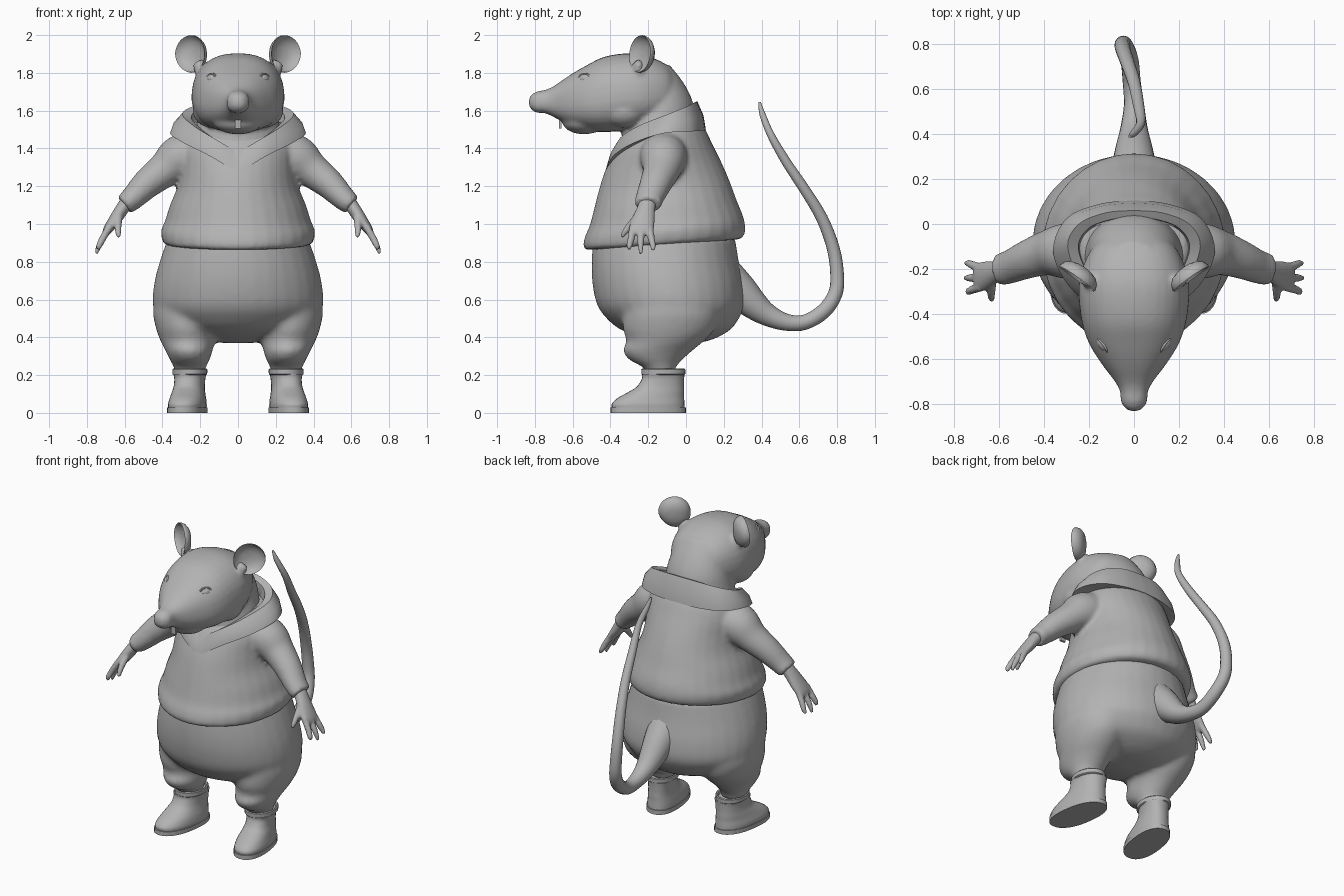
import bpy, bmesh, math
from mathutils import Vector, Matrix

cube = bpy.data.objects.get("Cube")
if cube:
    bpy.data.objects.remove(cube, do_unlink=True)

grey = bpy.data.materials.new("plain grey")
grey.use_nodes = True
tone = (0.45, 0.45, 0.45, 1)
grey.diffuse_color = tone
grey.node_tree.nodes["Principled BSDF"].inputs["Base Color"].default_value = tone


def spline(rows, steps=4):
    """Smooth interpolation through rows of numbers."""
    out = []
    last = len(rows) - 1
    for i in range(last):
        a, b, c, d = rows[max(i - 1, 0)], rows[i], rows[i + 1], rows[min(i + 2, last)]
        for s in range(steps):
            t = s / steps
            out.append([q + t * (r - p + t * (2 * p - 5 * q + 4 * r - s4 + t * (3 * (q - r) + s4 - p))) / 2
                        for p, q, r, s4 in zip(a, b, c, d)])
    return out + [list(rows[-1])]


def loft(bm, rings, closed=False):
    """Skin a list of rings, capping the ends unless the strip closes."""
    loops = [[bm.verts.new(p) for p in ring] for ring in rings]
    n = len(loops[0])
    pairs = list(zip(loops, loops[1:]))
    if closed:
        pairs.append((loops[-1], loops[0]))
    else:
        bm.faces.new(loops[0])
        bm.faces.new(loops[-1])
    for a, b in pairs:
        for i in range(n):
            j = (i + 1) % n
            bm.faces.new((a[i], a[j], b[j], b[i]))


def oval(center, u, v, power=2.0, n=32):
    pts = []
    for i in range(n):
        c, s = math.cos(math.tau * i / n), math.sin(math.tau * i / n)
        c = math.copysign(abs(c) ** (2 / power), c)
        s = math.copysign(abs(s) ** (2 / power), s)
        pts.append(Vector(center) + u * c + v * s)
    return pts


def stack(bm, rows, tilt=0.0, shear=0.0, power=2.0, steps=4):
    """Loft horizontal ovals: z, width, depth, x, y."""
    rings = []
    for z, rx, ry, cx, cy in spline(rows, steps):
        ring = oval((cx, cy, z), Vector((rx, 0, 0)), Vector((0, ry, 0)), power)
        for p in ring:
            p.z += tilt * (p.y - cy)
            p.x += shear * (p.y - cy)
        rings.append(ring)
    loft(bm, rings)


def tube(bm, rows, ref, n=16, steps=4):
    """Sweep an oval along a path: x, y, z, radius along ref, other radius."""
    rows = spline(rows, steps)
    pts = [Vector(r[:3]) for r in rows]
    rings = []
    for i, r in enumerate(rows):
        t = (pts[min(i + 1, len(pts) - 1)] - pts[max(i - 1, 0)]).normalized()
        u = (ref - t * ref.dot(t)).normalized()
        rings.append(oval(pts[i], u * max(r[3], 0.003), t.cross(u) * max(r[-1], 0.003), n=n))
    loft(bm, rings)


def ball(bm, center, radii, rot=Matrix.Identity(4)):
    m = Matrix.Translation(center) @ rot @ Matrix.Diagonal((*radii, 1))
    bmesh.ops.create_uvsphere(bm, u_segments=20, v_segments=12, radius=1, matrix=m)


def mirror(bm):
    copy = bmesh.ops.duplicate(bm, geom=bm.verts[:] + bm.edges[:] + bm.faces[:])["geom"]
    bmesh.ops.scale(bm, vec=(-1, 1, 1), verts=[g for g in copy if isinstance(g, bmesh.types.BMVert)])


def finish(bm, name, voxel=0.0, relax=4, angle=40):
    bmesh.ops.recalc_face_normals(bm, faces=bm.faces[:])
    me = bpy.data.meshes.new(name)
    bm.to_mesh(me)
    bm.free()
    me.materials.append(grey)
    me.polygons.foreach_set("use_smooth", [True] * len(me.polygons))
    me.set_sharp_from_angle(angle=math.radians(angle))
    ob = bpy.data.objects.new(name, me)
    bpy.context.scene.collection.objects.link(ob)
    if voxel:
        mod = ob.modifiers.new("blend", "REMESH")
        mod.mode, mod.voxel_size, mod.use_smooth_shade = "VOXEL", voxel, True
        mod = ob.modifiers.new("relax", "SMOOTH")
        mod.factor, mod.iterations = 0.5, relax
    return ob


X, Y, Z = Vector((1, 0, 0)), Vector((0, 1, 0)), Vector((0, 0, 1))

# Trousers: two legs blended into a round pelvis
bm = bmesh.new()
stack(bm, [(.2, .08, .075, .255, -.13), (.24, .085, .085, .255, -.14), (.28, .105, .14, .255, -.16),
           (.33, .125, .185, .26, -.15), (.38, .145, .205, .265, -.11), (.45, .165, .245, .27, -.09),
           (.55, .18, .25, .27, -.08), (.68, .17, .22, .24, -.1)])
mirror(bm)
stack(bm, [(.37, .08, .08, 0, -.02), (.39, .19, .175, 0, -.03), (.44, .33, .29, 0, -.055),
           (.5, .41, .35, 0, -.07), (.57, .45, .39, 0, -.08), (.68, .445, .4, 0, -.095),
           (.8, .415, .39, 0, -.11), (.93, .37, .375, 0, -.115)])
finish(bm, "trousers", .018, 6)

# Hooded top: body with tilted hem, and sleeves
bm = bmesh.new()
tube(bm, [(.16, -.12, 1.4, .12, .1), (.3, -.12, 1.35, .125, .125), (.39, -.13, 1.285, .1, .095),
          (.48, -.16, 1.215, .085, .08), (.55, -.19, 1.145, .075, .066), (.59, -.2, 1.11, .072, .058),
          (.602, -.202, 1.1, .066, .052)], Y, 20)
mirror(bm)
stack(bm, [(.89, .37, .39, 0, -.12), (.9, .395, .42, 0, -.12), (.93, .405, .428, 0, -.115),
           (.97, .406, .422, 0, -.11), (1.02, .385, .405, 0, -.105), (1.1, .36, .378, 0, -.11),
           (1.2, .32, .347, 0, -.115), (1.3, .305, .31, 0, -.12), (1.4, .305, .262, 0, -.12),
           (1.48, .28, .215, 0, -.11), (1.54, .23, .165, 0, -.1)], tilt=.07)
finish(bm, "hooded_top", .014, 3)

# Hood folded down around the neck, as a band with a pointed front
edge = [(0, -.43, 1.27, 0, -.375, 1.38), (.15, -.385, 1.36, .13, -.35, 1.455),
        (.29, -.275, 1.43, .235, -.25, 1.52), (.36, -.12, 1.48, .295, -.1, 1.58),
        (.3, .025, 1.49, .245, 0, 1.62), (.15, .09, 1.495, .125, .05, 1.645), (0, .105, 1.5, 0, .06, 1.65)]
half = spline(edge, 5)
loop = half + [(-r[0], r[1], r[2], -r[3], r[4], r[5]) for r in half[-2:0:-1]]
mid = Vector((0, -.14, 0))
rings = []
for r in loop:
    low, top = Vector(r[:3]), Vector(r[3:])
    inward = mid - top
    inward.z = 0
    out = -inward * .05
    rings.append([low, low.lerp(top, .5) + out, top, top + inward * .16 - Z * .015,
                  top + inward * .2 - Z * .1, low + inward * .25])
bm = bmesh.new()
loft(bm, rings, closed=True)
finish(bm, "folded_hood", angle=50)

# Head, jaw, brow and neck blended together
bm = bmesh.new()
tube(bm, [(.14, -.25, 1.74, .05, .07), (.18, -.255, 1.8, .04, .05), (.215, -.25, 1.86, .02, .03)], Y)
ball(bm, (.14, -.33, 1.6), (.1, .12, .09))
mirror(bm)
rings = []
for y, rx, rz, cz in spline([(-.832, .015, .015, 1.645), (-.82, .038, .037, 1.645), (-.79, .058, .056, 1.645),
                             (-.745, .062, .062, 1.648), (-.7, .085, .082, 1.648), (-.62, .145, .13, 1.655),
                             (-.53, .2, .17, 1.668), (-.43, .232, .2, 1.686), (-.3, .245, .202, 1.702),
                             (-.2, .23, .185, 1.703), (-.1, .18, .14, 1.7), (-.04, .1, .07, 1.69)]):
    ring = oval((0, y, cz), X * rx, Z * rz, 2.35)
    for p in ring:
        p.x *= 1 - .4 * (p.z - cz)
    rings.append(ring)
loft(bm, rings)
ball(bm, (0, -.54, 1.54), (.13, .115, .065))
stack(bm, [(1.38, .25, .21, 0, -.14), (1.55, .215, .19, 0, -.14), (1.65, .195, .175, 0, -.14),
           (1.75, .165, .145, 0, -.16), (1.84, .12, .1, 0, -.185)])
finish(bm, "head", .0125, 3)

# Cupped ears
u, n = Vector((.81, .58, .05)).normalized(), Vector((.58, -.81, .1)).normalized()
v = n.cross(u)
v = v if v.z > 0 else -v
bm = bmesh.new()
rings = []
for k, depth in [(.03, -.035), (.4, -.032), (.7, -.022), (.9, -.006), (1, .01)]:
    ring = oval(Vector((.25, -.237, 1.9)) + n * depth, u * .095 * k, v * .098 * k)
    for p in ring:
        p.x -= .12 * max(0, 1.9 - p.z)
    rings.append(ring)
for k, depth in [(1.02, 0), (.93, -.022), (.72, -.04), (.4, -.05), (.03, -.053)]:
    ring = oval(Vector((.25, -.237, 1.9)) + n * depth, u * .095 * k, v * .098 * k)
    for p in ring:
        p.x -= .12 * max(0, 1.9 - p.z)
    rings.append(ring)
loft(bm, rings)
mirror(bm)
finish(bm, "ears", angle=70)

# Eyes with rounded lids
look = Vector((.78, -.58, .25)).to_track_quat("Z", "Y").to_matrix().to_4x4()
bm = bmesh.new()
ball(bm, (.138, -.535, 1.768), (.036, .027, .022), look)
mirror(bm)
finish(bm, "eyes")
bm = bmesh.new()
place = Matrix.Translation((.142, -.538, 1.769)) @ look
rings = []
for i in range(24):
    a = math.tau * i / 24
    out = Vector((math.cos(a), math.sin(a), 0))
    rings.append([place @ p for p in oval((out.x * .038, out.y * .025, 0), out * .007, Z * .008, n=8)])
loft(bm, rings, closed=True)
mirror(bm)
finish(bm, "eyelids")

# Front teeth under the snout
bm = bmesh.new()
bmesh.ops.create_cube(bm, size=1, matrix=Matrix.Translation((.009, -.665, 1.53)) @ Matrix.Diagonal((.016, .014, .05, 1)))
mirror(bm)
finish(bm, "front_teeth")

# Hands: flat palm, three fingers and a thumb
bm = bmesh.new()
tube(bm, [(.57, -.195, 1.14, .045, .038), (.61, -.21, 1.085, .048, .036), (.65, -.225, 1.025, .06, .033),
          (.69, -.237, .97, .066, .024), (.705, -.24, .945, .05, .015)], Y)
for y, tip_x, tip_z in [(-.30, .742, .865), (-.24, .752, .842), (-.175, .75, .86)]:
    root = -.237 + (y + .237) * .7
    tube(bm, [(.68, root, .985, .02), (.715, (root + y) / 2, .925, .019),
              (.735, y, .885, .016), (tip_x, y, tip_z, .009)], Y, 10)
tube(bm, [(.63, -.23, 1.06, .025), (.635, -.29, 1.0, .02), (.634, -.325, .955, .016), (.632, -.34, .93, .009)], X, 10)
mirror(bm)
finish(bm, "hands", .008, 2)

# Boots: shaft with a rolled hollow rim, rounded toe
bm = bmesh.new()
stack(bm, [(.028, .098, .193, .268, -.2), (.05, .098, .192, .268, -.2), (.08, .092, .175, .265, -.185),
           (.11, .085, .148, .262, -.158), (.14, .08, .124, .258, -.135), (.18, .08, .112, .255, -.122),
           (.205, .085, .112, .255, -.12)], shear=-.13, power=2.3)
stack(bm, [(.2, .085, .11, .255, -.12), (.205, .092, .116, .255, -.12), (.23, .093, .117, .255, -.12),
           (.235, .088, .112, .255, -.12), (.23, .08, .102, .255, -.12), (.21, .078, .1, .255, -.12)], steps=1)
mirror(bm)
finish(bm, "boots")

# Boot soles
bm = bmesh.new()
stack(bm, [(0, .102, .2, .268, -.2), (.028, .102, .2, .268, -.2)], shear=-.13, power=2.3, steps=1)
mirror(bm)
finish(bm, "boot_soles", angle=30)

# Long tail sweeping back and up
bm = bmesh.new()
tube(bm, [(0, .2, .72, .11), (0, .28, .65, .095), (0, .35, .58, .08), (0, .43, .52, .06), (0, .53, .48, .045),
          (-.01, .63, .48, .04), (-.02, .73, .54, .04), (-.04, .79, .63, .038), (-.05, .8, .73, .036),
          (-.05, .78, .87, .034), (-.03, .72, 1.03, .031), (0, .63, 1.18, .028), (.02, .53, 1.33, .025),
          (.03, .45, 1.47, .02), (0, .405, 1.58, .016), (-.02, .39, 1.645, .006)], X)
finish(bm, "tail")
